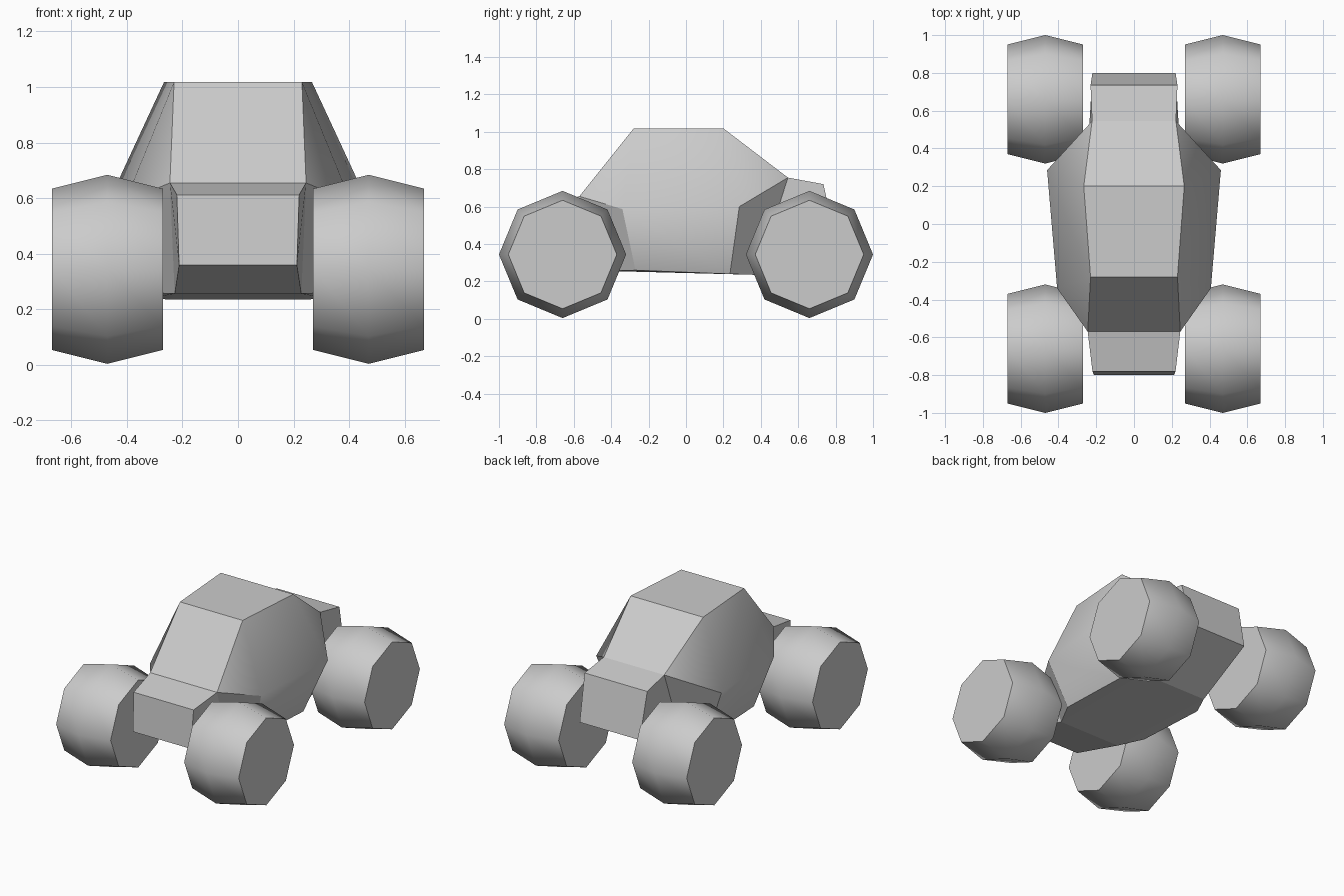
import bpy, bmesh, math

if "Cube" in bpy.data.objects:
    bpy.data.objects.remove(bpy.data.objects["Cube"])

# Body: right-half corner points, mirrored to the left
P = {
    "roof_f": (.23, -.28, 1.018), "roof_r": (.266, .20, 1.018),
    "hood_b": (.245, -.57, .655), "hood_f": (.22, -.78, .612),
    "nose": (.212, -.80, .36), "belly_f": (.228, -.43, .256),
    "belly_r": (.245, .38, .235), "tail": (.22, .80, .42),
    "trunk_e": (.23, .735, .72), "trunk_t": (.222, .545, .755),
    "fend_f": (.407, -.34, .587), "fend_r": (.46, .285, .60),
    "sill_f": (.31, -.27, .26), "sill_r": (.315, .235, .24),
}
# Closed centre strip running around the car
STRIP = ["roof_f", "hood_b", "hood_f", "nose", "belly_f",
         "belly_r", "tail", "trunk_e", "trunk_t", "roof_r"]
# Rounded flanks (smooth) and flat side panels
FLANKS = [("roof_f", "hood_b", "fend_f"), ("roof_f", "fend_f", "fend_r", "roof_r"),
          ("roof_r", "fend_r", "trunk_t"), ("fend_f", "sill_f", "sill_r", "fend_r")]
PANELS = [("hood_b", "hood_f", "nose", "belly_f"), ("hood_b", "belly_f", "sill_f", "fend_f"),
          ("trunk_t", "fend_r", "sill_r", "belly_r"), ("trunk_t", "belly_r", "tail", "trunk_e"),
          ("belly_f", "belly_r", "sill_r", "sill_f")]


def finish(bm, name):
    bmesh.ops.recalc_face_normals(bm, faces=bm.faces)
    me = bpy.data.meshes.new(name)
    bm.to_mesh(me)
    bm.free()
    ob = bpy.data.objects.new(name, me)
    bpy.context.collection.objects.link(ob)
    return ob


def make_body():
    bm = bmesh.new()
    side = {s: {k: bm.verts.new((s * x, y, z)) for k, (x, y, z) in P.items()} for s in (1, -1)}
    for a, b in zip(STRIP, STRIP[1:] + STRIP[:1]):
        bm.faces.new((side[1][a], side[1][b], side[-1][b], side[-1][a]))
    for v in side.values():
        for f in FLANKS:
            bm.faces.new([v[k] for k in f]).smooth = True
        for f in PANELS:
            bm.faces.new([v[k] for k in f])
    for e in bm.edges:
        e.smooth = all(f.smooth for f in e.link_faces)
    return finish(bm, "car_body")


def make_wheel(name, x, y):
    # Eight-sided barrel, widest in the middle
    bm = bmesh.new()
    rings = []
    for dx, r in ((-.2, .29), (0, .34), (.2, .29)):
        rings.append([bm.verts.new((x + dx, y + r * math.cos(i * math.pi / 4),
                                    .344 + r * math.sin(i * math.pi / 4))) for i in range(8)])
    for a, b in zip(rings, rings[1:]):
        for i in range(8):
            j = (i + 1) % 8
            bm.faces.new((a[i], a[j], b[j], b[i])).smooth = True
    bm.faces.new(rings[0])
    bm.faces.new(rings[-1])
    for e in bm.edges:
        e.smooth = all(f.smooth for f in e.link_faces)
    return finish(bm, name)


make_body()
for end, y in (("front", -.66), ("rear", .66)):
    for s, x in (("right", .47), ("left", -.47)):
        make_wheel(f"{end}_{s}_wheel", x, y)
